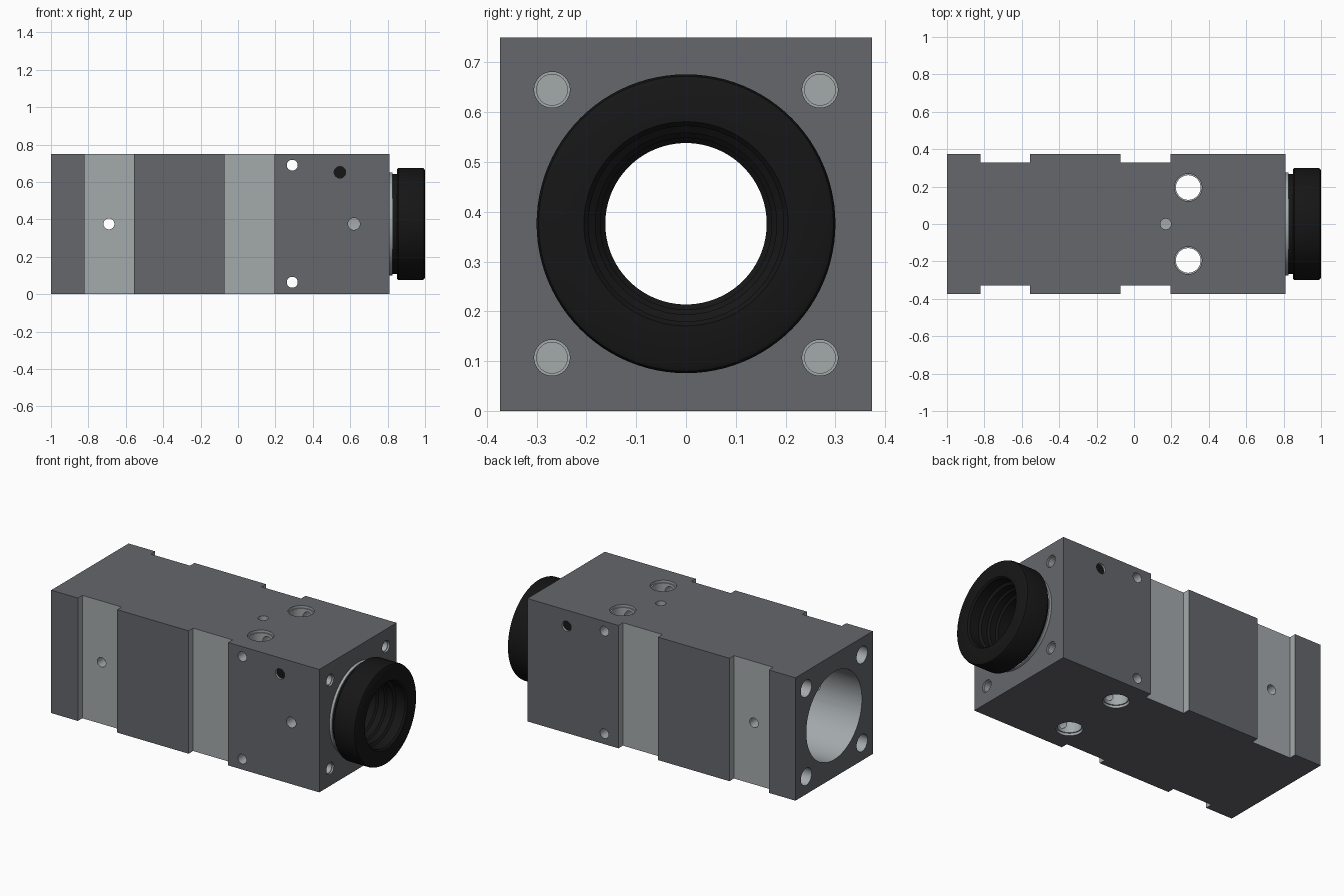
import bpy, bmesh, math
from mathutils import Matrix, Vector

if "Cube" in bpy.data.objects:
    bpy.data.objects.remove(bpy.data.objects["Cube"])

ZC = 0.376                      # height of the optical axis
HW = 0.373                      # half width of the body


def material(name, v):
    m = bpy.data.materials.new(name)
    m.diffuse_color = (*v, 1)
    m.use_nodes = True
    m.node_tree.nodes["Principled BSDF"].inputs["Base Color"].default_value = m.diffuse_color
    return m


DARK = material("anodised", (0.13, 0.135, 0.15))
LIGHT = material("machined", (0.37, 0.40, 0.41))
BLACK = material("black", (0.008, 0.008, 0.008))


def finish(name, bm, mats, index=0):
    bmesh.ops.recalc_face_normals(bm, faces=bm.faces)
    me = bpy.data.meshes.new(name)
    for f in bm.faces:
        f.material_index = index
    bm.to_mesh(me)
    bm.free()
    for m in mats:
        me.materials.append(m)
    ob = bpy.data.objects.new(name, me)
    bpy.context.collection.objects.link(ob)
    return ob


def box(name, lo, hi, index=0):
    bm = bmesh.new()
    bmesh.ops.create_cube(bm, size=1)
    lo, hi = Vector(lo), Vector(hi)
    for v in bm.verts:
        v.co = Vector(((lo[i] + hi[i]) / 2 + v.co[i] * (hi[i] - lo[i])) for i in range(3))
    return finish(name, bm, [DARK, LIGHT], index)


def rod(name, a, b, r, mats=(DARK, LIGHT), index=1, seg=32):
    a, b = Vector(a), Vector(b)
    bm = bmesh.new()
    rot = Vector((0, 0, 1)).rotation_difference(b - a).to_matrix().to_4x4()
    bmesh.ops.create_cone(bm, cap_ends=True, segments=seg, radius1=r, radius2=r,
                          depth=(b - a).length, matrix=Matrix.Translation((a + b) / 2) @ rot)
    return finish(name, bm, mats, index)


def lathe(name, profile, mat, seg=96):
    # closed (x, radius) profile revolved around the optical axis
    bm = bmesh.new()
    rings = []
    for k in range(seg):
        t = 2 * math.pi * k / seg
        rings.append([bm.verts.new((x, r * math.cos(t), ZC + r * math.sin(t))) for x, r in profile])
    n = len(profile)
    for k in range(seg):
        p, q = rings[k], rings[(k + 1) % seg]
        for i in range(n):
            j = (i + 1) % n
            bm.faces.new((p[i], p[j], q[j], q[i]))
    return smooth(finish(name, bm, [mat]))


def activate(ob):
    bpy.ops.object.select_all(action='DESELECT')
    ob.select_set(True)
    bpy.context.view_layer.objects.active = ob


def smooth(ob):
    activate(ob)
    bpy.ops.object.shade_smooth_by_angle(angle=math.radians(30))
    return ob


def cut(ob, cutter):
    cutter.hide_render = True
    mod = ob.modifiers.new("cut", 'BOOLEAN')
    mod.operation = 'DIFFERENCE'
    mod.solver = 'EXACT'
    mod.object = cutter
    activate(ob)
    bpy.ops.object.modifier_apply(modifier=mod.name)
    bpy.data.objects.remove(cutter, do_unlink=True)


# Square body
body = box("body", (-1, -HW, 0), (0.81, HW, 0.75))

# Machined clamp grooves on both sides
for s in (-1, 1):
    for x0, x1 in ((-0.82, -0.555), (-0.072, 0.195)):
        ya, yb = sorted((s * 0.33, s * 0.5))
        cut(body, box("groove", (x0, ya, -0.1), (x1, yb, 0.9), 1))

# Main bore and lens opening
cut(body, rod("bore", (-1.1, 0, ZC), (0.73, 0, ZC), 0.268, seg=96))
cut(body, rod("lens_opening", (0.6, 0, ZC), (0.9, 0, ZC), 0.2, seg=96))

# Corner holes in both ends
for y in (-0.269, 0.269):
    for dz in (-0.269, 0.269):
        z = ZC + dz
        cut(body, rod("rear_hole", (-1.1, y, z), (-0.62, y, z), 0.052))
        cut(body, rod("front_hole", (0.9, y, z), (0.62, y, z), 0.031))
        cut(body, rod("front_counterbore", (0.9, y, z), (0.80, y, z), 0.036))

# Vertical through holes with a shallow counterbore at each face
for y in (-0.195, 0.195):
    cut(body, rod("vertical_hole", (0.29, y, -0.1), (0.29, y, 0.9), 0.066))
    for a, b in ((0.735, 0.9), (-0.1, 0.015)):
        cut(body, rod("counterbore", (0.29, y, a), (0.29, y, b), 0.073))

# Small top hole, side through holes, and front blind hole
cut(body, rod("top_hole", (0.17, 0, 0.5), (0.17, 0, 0.9), 0.029))
for x, z in ((0.29, 0.69), (0.29, 0.064), (-0.69, ZC)):
    cut(body, rod("side_hole", (x, -0.6, z), (x, 0.6, z), 0.029))
cut(body, rod("front_port", (0.62, -0.6, ZC), (0.62, -0.15, ZC), 0.032))

# Black set screws sunk in both sides
for s in (-1, 1):
    cut(body, rod("screw_hole", (0.545, s * 0.33, 0.652), (0.545, s * 0.6, 0.652), 0.031))
    smooth(rod("set_screw", (0.545, s * 0.325, 0.652), (0.545, s * 0.36, 0.652), 0.031, (BLACK,), 0))
smooth(body)

# Bright flange, then the black lens mount with stepped inside
lathe("flange", [(0.805, 0.19), (0.805, 0.275), (0.826, 0.275), (0.826, 0.19)], LIGHT)
lathe("lens_ring", [
    (0.74, 0.2), (0.826, 0.2), (0.826, 0.268), (0.85, 0.268), (0.85, 0.293), (0.857, 0.3),
    (0.985, 0.3), (0.995, 0.296), (1.0, 0.286), (1.0, 0.205), (0.99, 0.196), (0.93, 0.196),
    (0.92, 0.182), (0.88, 0.182), (0.87, 0.172), (0.83, 0.172), (0.82, 0.162), (0.74, 0.162)], BLACK)
